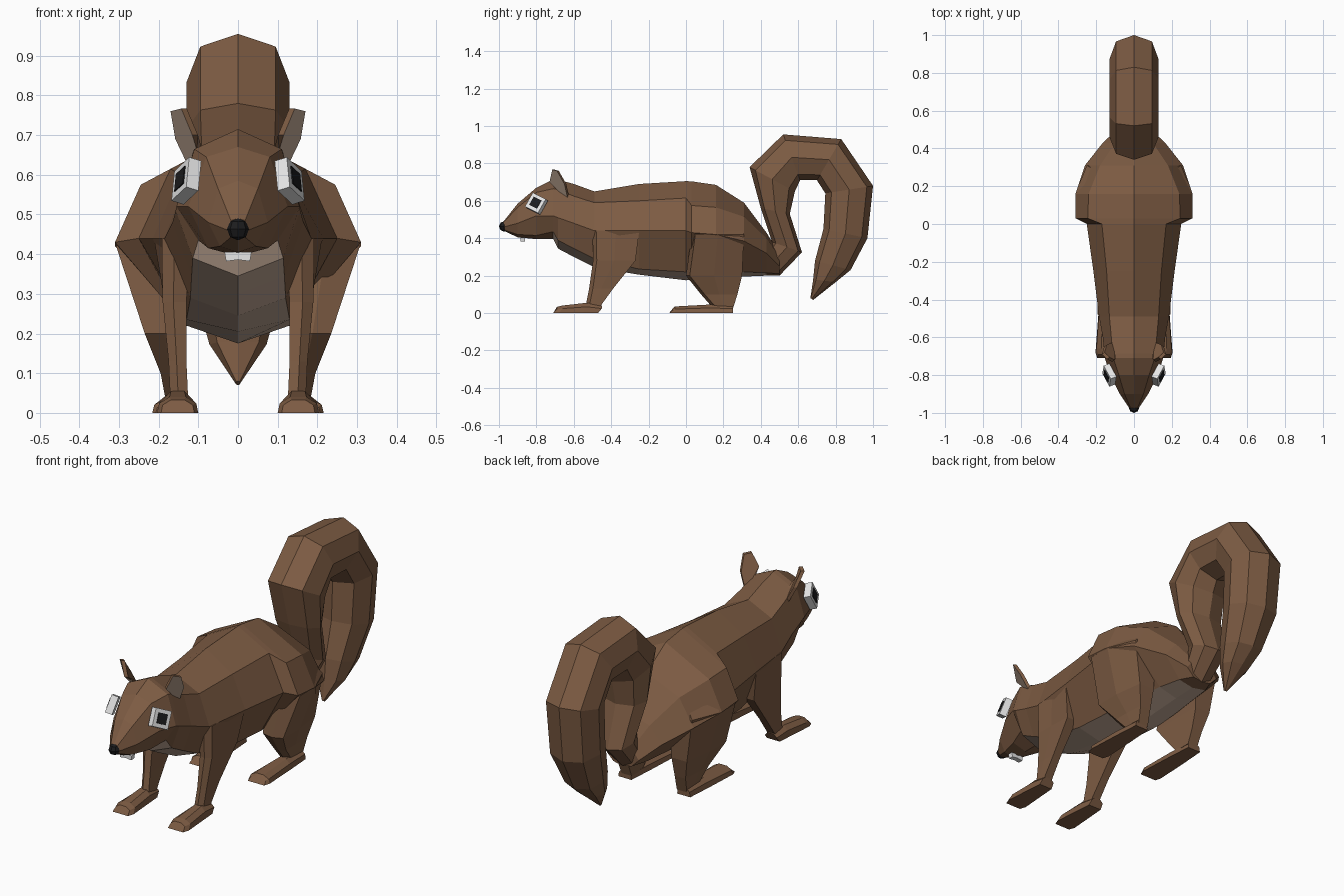
import bpy, bmesh, math
from mathutils import Vector, Matrix

if "Cube" in bpy.data.objects:
    bpy.data.objects.remove(bpy.data.objects["Cube"])


def material(name, rgb):
    m = bpy.data.materials.new(name)
    m.diffuse_color = (*rgb, 1)
    m.use_nodes = True
    m.node_tree.nodes["Principled BSDF"].inputs["Base Color"].default_value = m.diffuse_color
    return m


brown = material("brown_fur", (0.205, 0.106, 0.056))
grey = material("pale_fur", (0.53, 0.39, 0.30))
white = material("white", (0.8, 0.8, 0.8))
black = material("black", (0.012, 0.012, 0.013))


def finish(name, bm, mats):
    bmesh.ops.recalc_face_normals(bm, faces=bm.faces)
    me = bpy.data.meshes.new(name)
    bm.to_mesh(me)
    bm.free()
    for m in mats:
        me.materials.append(m)
    ob = bpy.data.objects.new(name, me)
    bpy.context.collection.objects.link(ob)
    return ob


def loft(name, rings, mats, rule=None):
    """Skin closed rings; rule(ring, segment) picks the material slot."""
    bm = bmesh.new()
    vs = [[bm.verts.new(p) for p in r] for r in rings]
    n = len(rings[0])
    for i in range(len(vs) - 1):
        for j in range(n):
            k = (j + 1) % n
            f = bm.faces.new((vs[i][j], vs[i][k], vs[i + 1][k], vs[i + 1][j]))
            if rule:
                f.material_index = rule(i, j)
    bm.faces.new(vs[0])
    bm.faces.new(vs[-1])
    return finish(name, bm, mats)


def mirrored_ring(half):
    """Half section from top centre to bottom centre, completed across x."""
    return half + [(-x, y, z) for x, y, z in reversed(half[1:-1])]


# Head and body: y, top z, upper x/z, side x/z, belly-edge x/z, bottom z
sections = [
    (-0.975, .49, .018, .485, .025, .46, .015, .445, .44),
    (-0.90, .585, .05, .565, .075, .48, .045, .42, .405),
    (-0.80, .67, .08, .645, .125, .52, .075, .415, .395),
    (-0.71, .715, .11, .665, .155, .52, .10, .435, .395),
    (-0.685, .713, .112, .66, .157, .51, .114, .39, .345),
    (-0.60, .69, .12, .625, .165, .48, .117, .345, .30),
    (-0.49, .65, .13, .59, .185, .44, .12, .29, .245),
    (-0.25, .69, .145, .60, .215, .44, .13, .235, .205),
    (0.0, .705, .17, .615, .25, .44, .13, .22, .175),
    (0.03, .704, .245, .575, .31, .43, .13, .22, .177),
    (0.16, .685, .24, .565, .31, .42, .12, .22, .185),
    (0.31, .59, .18, .515, .26, .385, .10, .22, .195),
    (0.43, .43, .10, .40, .165, .32, .08, .215, .20),
    (0.50, .32, .05, .30, .09, .25, .05, .21, .20),
]
rings = [mirrored_ring([(0, y, t), (a, y, b), (c, y, d), (e, y, f), (0, y, g)])
         for y, t, a, b, c, d, e, f, g in sections]
loft("body", rings, [brown, grey],
     lambda i, j: 1 if 3 <= i <= 11 and j in (3, 4) else 0)

# Tail: outer rim y/z, inner rim y/z, half width
tail = [
    (.45, .36, .50, .20, .07), (.46, .38, .62, .325, .09),
    (.40, .56, .555, .53, .12), (.34, .78, .582, .65, .13),
    (.52, .955, .61, .71, .13), (.83, .93, .70, .71, .13),
    (1.0, .68, .745, .64, .13), (.97, .40, .735, .45, .125),
    (.88, .23, .69, .28, .095), (.80, .165, .68, .18, .072),
    (.68, .07, .665, .08, .006),
]
rings = []
for oy, oz, iy, iz, w in tail:
    half = [(x * w, oy + (iy - oy) * t, oz + (iz - oz) * t)
            for x, t in ((0, 0), (.73, .13), (1, .5), (.73, .87), (0, 1))]
    rings.append(mirrored_ring(half))
loft("tail", rings, [brown])

# Leg rings: z, inner x, outer x, front y, back y, rear outer x
front_leg = [
    (.44, .12, .192, -.50, -.25, .212),
    (.28, .13, .19, -.497, -.27, .185), (.13, .13, .175, -.518, -.39, .172),
    (.02, .125, .17, -.54, -.47, .17),
]
hind_leg = [
    (.48, .12, .27, .04, .28, .20),
    (.42, .12, .307, .03, .31, .25), (.20, .13, .235, .0, .30, .215),
    (.10, .13, .195, .08, .275, .19), (.02, .125, .18, .15, .25, .18),
]
# Foot sections: y, height, half width
front_foot = [(-.71, .033, .042), (-.68, .04, .052), (-.55, .055, .042), (-.47, .04, .036)]
hind_foot = [(-.09, .025, .045), (-.06, .035, .054), (.12, .045, .045), (.25, .04, .036)]


def leg_ring(s, z, xi, xo, yf, yb, xr):
    ym = yf + (yb - yf) * .5
    xm = xi + (xo - xi) * .55
    return [(s * x, y, z) for x, y in
            ((xi, yf + .012), (xm, yf), (xo, yf + .02), (xo, ym), (xr, yb), (xi, yb))]


def foot_ring(s, cx, y, h, w):
    return [(s * (cx + a * w), y + (.02 if b and y < -.08 else 0), b * h) for a, b in
            ((-1, 0), (-.9, .6), (-.4, 1), (.4, 1), (.9, .6), (1, 0))]


for s, side in ((1, "right"), (-1, "left")):
    loft("front_leg_" + side, [leg_ring(s, *r) for r in front_leg], [brown])
    loft("hind_leg_" + side, [leg_ring(s, *r) for r in hind_leg], [brown])
    loft("front_foot_" + side, [foot_ring(s, .152, *r) for r in front_foot], [brown])
    loft("hind_foot_" + side, [foot_ring(s, .162, *r) for r in hind_foot], [brown])

    # Ear: thin leaf with a pale outer-front face
    leaf = [(.10, -.66, .65), (.115, -.63, .60), (.158, -.65, .69),
            (.17, -.69, .76), (.143, -.715, .767), (.115, -.73, .70)]
    outer = [(s * x, y, z) for x, y, z in leaf]
    inner = [(s * (x - .014), y + .01, z) for x, y, z in leaf]
    ear = loft("ear_" + side, [outer, inner], [brown, grey])
    for p in ear.data.polygons:
        if len(p.vertices) == 6 and p.normal.x * s > 0:
            p.material_index = 1

    # Eye: tilted white block with a black plate
    n = Vector((.89, -.34, .28)).normalized()
    u = Vector((0, 0, 1)).cross(n).normalized()
    v = n.cross(u)
    a = math.radians(-25)
    u, v = u * math.cos(a) + v * math.sin(a), v * math.cos(a) - u * math.sin(a)
    for name, r, d0, d1, mat in (("eye_", .043, -.018, .016, white),
                                 ("pupil_", .025, .013, .019, black)):
        c = Vector((.131, -.80, .585))
        sq = []
        for d in (d0, d1):
            pts = [c + n * d + u * i * r + v * j * r
                   for i, j in ((-1, -1), (1, -1), (1, 1), (-1, 1))]
            sq.append([(s * p.x, p.y, p.z) for p in pts])
        loft(name + side, sq, [mat])

# Nose
bm = bmesh.new()
bmesh.ops.create_uvsphere(bm, u_segments=8, v_segments=4, radius=.028,
                          matrix=Matrix.Translation((0, -.972, .463)))
finish("nose", bm, [black])

# Front teeth
loft("teeth", [[(-.034, y, .405), (.034, y, .405), (.03, y, .382), (0, y, .386), (-.03, y, .382)]
               for y in (-.885, -.86)], [white])
